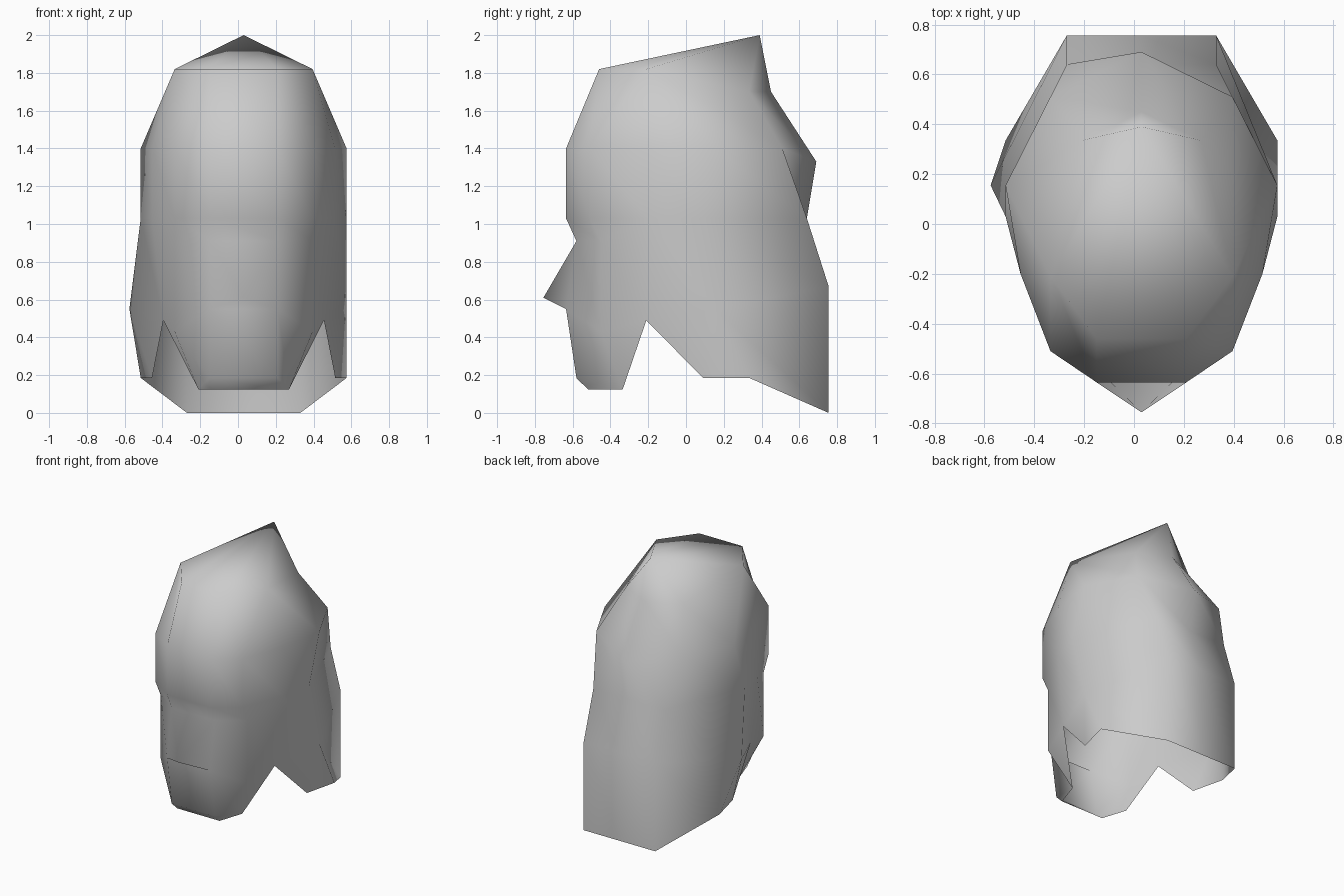
import bpy
import bmesh

default = bpy.data.objects.get("Cube")
if default:
    bpy.data.objects.remove(default, do_unlink=True)

# One plain colour for the whole shell
grey = bpy.data.materials.new("light_grey")
grey.use_nodes = True
colour = (0.6, 0.6, 0.6, 1)
grey.diffuse_color = colour
grey.node_tree.nodes["Principled BSDF"].inputs["Base Color"].default_value = colour

AXIS = 0.03  # the helmet is symmetric about this x
bm = bmesh.new()
cache = {}


def vert(p):
    """Return the shared vertex at an offset from the symmetry axis."""
    if p not in cache:
        cache[p] = bm.verts.new((p[0] + AXIS, p[1], p[2]))
    return cache[p]


def face(*points):
    """Add a face, dropping repeated corners."""
    corners = list(dict.fromkeys(vert(p) for p in points))
    if len(corners) > 2 and not bm.faces.get(corners):
        bm.faces.new(corners)


def mirror(p):
    return (-p[0], p[1], p[2]) if p[0] else p


def both(*points):
    """Add a face and its mirror image."""
    face(*points)
    face(*[mirror(p) for p in reversed(points)])


# Half cross-sections, from the front round the side to the back
crown_front, crown_side = (0.18, -0.46, 1.82), (0.365, -0.21, 1.82)
crown = [crown_front] + [crown_side] * 4 + [(0.24, 0.335, 1.7), (0, 0.45, 1.7)]

temple = (0.545, 0.155, 1.4)
forehead = [(0.18, -0.635, 1.4), (0.365, -0.51, 1.4), (0.485, -0.2, 1.4),
            temple, temple, (0.365, 0.51, 1.4), (0, 0.69, 1.33)]

ear = (0.545, 0.03, 1.03)
brow = [(0.18, -0.635, 1.03), (0.365, -0.51, 1.03), (0.485, -0.2, 1.03),
        ear, ear, (0.3, 0.64, 1.03), (0, 0.64, 1.03)]

under_brow = [(0.18, -0.58, 0.91), (0.365, -0.45, 0.91)] + brow[2:]

cheek, notch = (0.545, 0.155, 0.55), (0.425, -0.21, 0.49)
mouth = [(0.18, -0.635, 0.55), (0.365, -0.45, 0.43), notch,
         cheek, cheek, (0.3, 0.755, 0.67), (0, 0.755, 0.67)]

jaw_side = (0.24, -0.335, 0.125)
rim = [(0.18, -0.58, 0.185), jaw_side, notch,
       (0.485, 0.09, 0.185), (0.545, 0.335, 0.185), (0.3, 0.755, 0), (0, 0.755, 0)]

# Skin neighbouring sections
rings = [crown, forehead, brow, under_brow, mouth, rim]
for upper, lower in zip(rings, rings[1:]):
    for i in range(len(upper) - 1):
        both(upper[i], lower[i], lower[i + 1], upper[i + 1])
    if upper is not under_brow:
        face(mirror(upper[0]), mirror(lower[0]), lower[0], upper[0])

# Pointed crest over the crown
peak = (0, 0.39, 2.0)
for a, b in zip(crown, crown[1:]):
    both(peak, a, b)
face(peak, mirror(crown_front), crown_front)

# Hollow wedge nose between brow and mouth
tip = (0, -0.755, 0.61)
top, base = under_brow[0], mouth[0]
face(mirror(top), tip, top)
both(top, tip, base)
face(mirror(base), base, tip)

# Chin floor
chin = (0.18, -0.52, 0.125)
both(rim[0], chin, jaw_side)
face(mirror(rim[0]), mirror(chin), chin, rim[0])

# The right cheek bulges slightly further out
vert(mirror(cheek)).co.x -= 0.06

bmesh.ops.recalc_face_normals(bm, faces=bm.faces[:])
for f in bm.faces:
    f.smooth = True

mesh = bpy.data.meshes.new("helmet_shell")
bm.to_mesh(mesh)
bm.free()
mesh.materials.append(grey)
helmet = bpy.data.objects.new("helmet_shell", mesh)
bpy.context.collection.objects.link(helmet)
